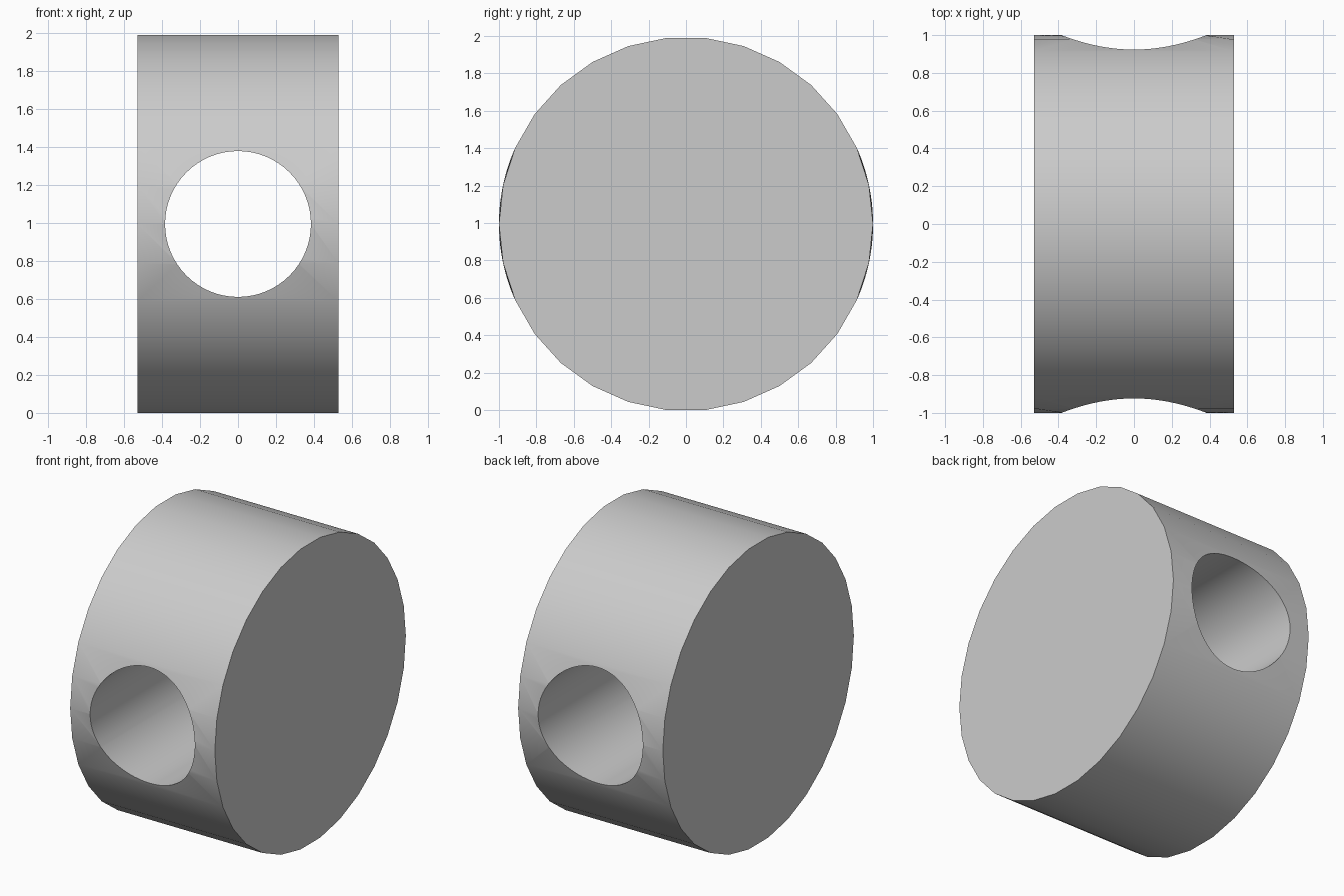
import bpy
from math import pi, cos, sqrt, radians

if "Cube" in bpy.data.objects:
    bpy.data.objects.remove(bpy.data.objects["Cube"])

R, HALF_W, HOLE_R = 1.0, 0.53, 0.384
CZ = R * cos(radians(6))  # the 30-sided wheel rests on a flat facet


def cylinder(name, sides, radius, depth, rot):
    bpy.ops.mesh.primitive_cylinder_add(vertices=sides, radius=radius, depth=depth)
    ob = bpy.context.object
    ob.name = name
    ob.rotation_euler = rot
    bpy.ops.object.transform_apply(location=False, rotation=True, scale=False)
    return ob


# Solid drum lying along x, with a corner pointing to +y and -y
drum = cylinder("drum", 30, R, 2 * HALF_W, (0, pi / 2, 0))

# Cross hole running front to back
cutter = cylinder("hole_cutter", 64, HOLE_R, 3, (pi / 2, 0, 0))
cutter.hide_render = True

bpy.context.view_layer.objects.active = drum
mod = drum.modifiers.new("cross_hole", 'BOOLEAN')
mod.operation = 'DIFFERENCE'
mod.solver = 'EXACT'
mod.object = cutter
bpy.ops.object.modifier_apply(modifier=mod.name)
bpy.data.objects.remove(cutter)

# Hole rim follows the true round surface
for v in drum.data.vertices:
    if abs(v.co.x) < HALF_W - 0.05:
        y = sqrt(R * R - v.co.z ** 2)
        v.co.y = y if v.co.y > 0 else -y

drum.location.z = CZ
bpy.ops.object.select_all(action='DESELECT')
drum.select_set(True)
bpy.ops.object.shade_smooth_by_angle(angle=radians(30))
